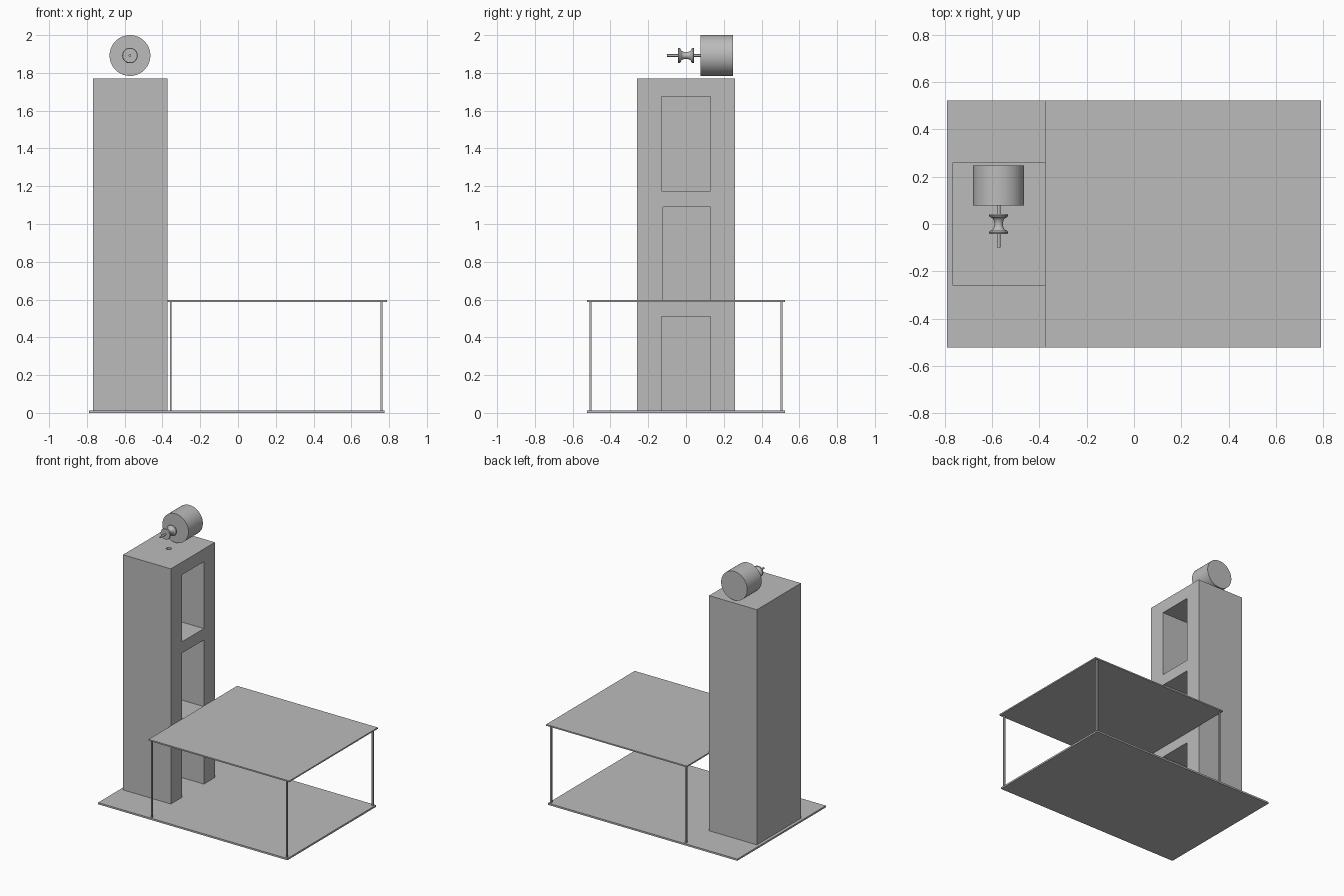
import bpy, bmesh, math
from mathutils import Matrix, Vector

if "Cube" in bpy.data.objects:
    bpy.data.objects.remove(bpy.data.objects["Cube"])

grey = bpy.data.materials.new("plain_grey")
grey.diffuse_color = (0.5, 0.5, 0.5, 1)
grey.use_nodes = True
grey.node_tree.nodes["Principled BSDF"].inputs["Base Color"].default_value = grey.diffuse_color


def finish(name, bm, smooth=False):
    bmesh.ops.recalc_face_normals(bm, faces=bm.faces)
    mesh = bpy.data.meshes.new(name)
    bm.to_mesh(mesh)
    bm.free()
    mesh.materials.append(grey)
    ob = bpy.data.objects.new(name, mesh)
    bpy.context.collection.objects.link(ob)
    if smooth:
        bpy.ops.object.select_all(action='DESELECT')
        ob.select_set(True)
        bpy.context.view_layer.objects.active = ob
        bpy.ops.object.shade_smooth_by_angle(angle=math.radians(35))
    return ob


def box(name, x, y, z):
    bm = bmesh.new()
    bmesh.ops.create_cube(bm, size=1)
    for v in bm.verts:
        v.co = Vector([(r[0] + r[1]) / 2 + c * (r[1] - r[0]) for r, c in zip((x, y, z), v.co)])
    return finish(name, bm)


def turned(name, profile, x, z, steps=64):
    """Spin a (radius, y) profile around a line parallel to y."""
    bm = bmesh.new()
    verts = [bm.verts.new((x + r, y, z)) for r, y in profile]
    edges = [bm.edges.new(p) for p in zip(verts, verts[1:])]
    bmesh.ops.spin(bm, geom=verts + edges, cent=(x, 0, z), axis=(0, 1, 0),
                   angle=math.tau, steps=steps)
    bmesh.ops.remove_doubles(bm, verts=bm.verts, dist=1e-5)
    return finish(name, bm, True)


# Base plate and raised landing with its four posts
box("base_plate", (-0.79, 0.775), (-0.523, 0.523), (0, 0.013))
box("landing_plate", (-0.373, 0.79), (-0.523, 0.523), (0.587, 0.597))
for px in (-0.356, 0.76):
    for py in (-0.506, 0.506):
        box("landing_post", (px - 0.005, px + 0.005), (py - 0.006, py + 0.006), (0.013, 0.587))

# Tower with three stacked compartments and a rope hole in the roof
tower = box("tower", (-0.768, -0.373), (-0.26, 0.26), (0.011, 1.77))


def cut(cutter):
    cutter.hide_render = True
    cutter.hide_viewport = True
    mod = tower.modifiers.new(cutter.name, 'BOOLEAN')
    mod.operation = 'DIFFERENCE'
    mod.solver = 'EXACT'
    mod.object = cutter


for z0, z1 in ((0.0, 0.51), (0.592, 1.09), (1.175, 1.675)):
    cut(box("compartment_cutter", (-0.74, -0.3), (-0.13, 0.13), (z0, z1)))
    tower.modifiers[-1].object.data.transform(Matrix.Translation((0, 0, 0)))
    for v in tower.modifiers[-1].object.data.vertices:
        if v.co.x > -0.5:
            v.co.x = -0.35
bm = bmesh.new()
bmesh.ops.create_cone(bm, cap_ends=True, segments=32, radius1=0.018, radius2=0.018, depth=0.2,
                      matrix=Matrix.Translation((-0.572, 0, 1.75)))
cut(finish("rope_hole_cutter", bm))

# Thin lining on one side of the middle compartment
box("side_lining", (-0.74, -0.38), (-0.13, -0.121), (0.592, 1.09))

# Motor, drive shaft and grooved spool
MX, MZ = -0.572, 1.892
turned("motor", [(0, 0.078), (0.108, 0.078), (0.108, 0.248), (0, 0.248)], MX, MZ)
turned("drive_shaft", [(0, -0.1), (0.007, -0.1), (0.007, 0.08), (0, 0.08)], MX, MZ, 24)
groove = [(0.018 + 0.02 * (1 - math.cos(math.asin(t / 6))), 0.03 * t / 6) for t in range(-6, 7)]
turned("spool", [(0, -0.042), (0.038, -0.042), (0.041, -0.036)] + groove
       + [(0.041, 0.036), (0.038, 0.042), (0, 0.042)], MX, MZ, 48)
